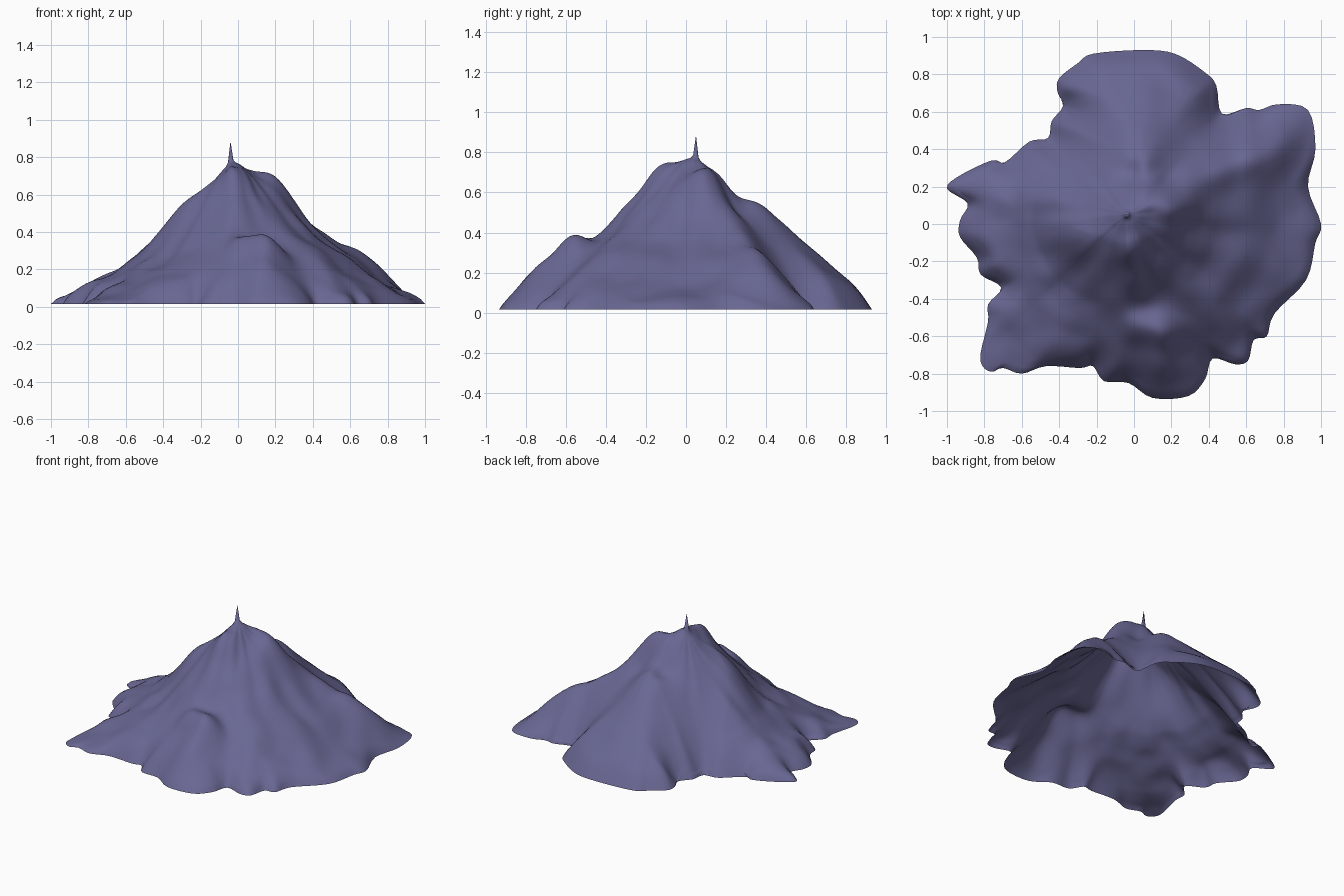
import bpy, bmesh, math
from mathutils import Vector, noise, kdtree

if "Cube" in bpy.data.objects:
    bpy.data.objects.remove(bpy.data.objects["Cube"])

# Foot outline seen from above, anticlockwise
OUTLINE = [
    (1, 0), (.93, .2), (.97, .4), (.93, .61), (.77, .64), (.67, .61), (.6, .62), (.47, .59),
    (.44, .74), (.38, .81), (.22, .91), (.04, .93), (-.22, .91), (-.3, .86), (-.4, .78),
    (-.41, .71), (-.38, .63), (-.44, .55), (-.46, .46), (-.56, .44), (-.69, .33), (-.76, .34),
    (-.93, .26), (-1, .19), (-.89, .11), (-.93, .02), (-.93, -.07), (-.84, -.18), (-.82, -.27),
    (-.71, -.34), (-.78, -.43), (-.78, -.52), (-.82, -.69), (-.81, -.76), (-.76, -.79),
    (-.7, -.77), (-.6, -.8), (-.47, -.76), (-.29, -.77), (-.22, -.76), (-.16, -.84),
    (-.03, -.85), (.1, -.93), (.29, -.92), (.38, -.83), (.42, -.72), (.54, -.75), (.61, -.73),
    (.64, -.62), (.71, -.6), (.75, -.48), (.92, -.3), (.97, -.1)]
SUMMIT = Vector((-.04, .05))
# General slope heights at every 0.1 of distance from the summit
STEEP = [.88, .77, .66, .56, .46, .375, .30, .225, .16, .10, .05, .02, .012]
HOLLOW = [.88, .72, .60, .49, .385, .28, .21, .155, .115, .065, .04, .02, .012]
# Secondary peaks, spurs and hollows: x, y, height, spread
FEATURES = [
    (-.04, .05, .885, .05), (.18, .1, .77, .07), (-.02, -.15, .755, .06),
    (.08, .04, .74, .05), (-.28, -.08, .58, .07), (.05, .38, .565, .09),
    (-.02, .26, .57, .06), (.17, .26, .54, .06), (.28, .13, .63, .07), (.32, .26, .53, .07)]
FEATURES += [
    (.03, .57, .38, .10), (.44, .32, .45, .08), (.64, .36, .32, .09), (.78, .4, .2, .09),
    (-.02, -.3, .56, .07), (0, -.55, .385, .06), (.11, -.57, .41, .07), (.2, -.59, .38, .06),
    (.12, -.75, .26, .08), (.08, -.45, .365, .06), (.42, -.47, .27, .08),
    (-.36, -.25, .33, .08), (-.8, .1, .135, .08)]
EDGE_SLOPE = 1.5


def smooth_curve(points, u):
    """Closed Catmull-Rom curve at parameter u."""
    n, i = len(points), int(u)
    f = u - i
    a, b, c, d = (Vector(points[(i + k) % n]) for k in (-1, 0, 1, 2))
    return .5 * (2 * b + (c - a) * f + (2 * a - 5 * b + 4 * c - d) * f * f
                 + (3 * b - a - 3 * c + d) * f ** 3)


def lookup(table, r):
    i = min(int(r * 10), len(table) - 2)
    return table[i] + (table[i + 1] - table[i]) * min(1, r * 10 - i)


def cone(p):
    """Steep flanks everywhere except the hollow west side."""
    d = p - SUMMIT
    r = d.length
    west = max(0, min(1, -d.x / max(r, .01) * 1.4))
    z = lookup(STEEP, r) * (1 - west) + lookup(HOLLOW, r) * west
    gully = noise.noise(Vector((d.x / max(r, .01) * 4, d.y / max(r, .01) * 4, r * 3)))
    crag = noise.noise(Vector((p.x * 7, p.y * 7, 3.7)))
    return z + (.018 * gully + .022 * crag) * min(1, r * 4)


def bell(p, f):
    return math.exp(-((p.x - f[0]) ** 2 + (p.y - f[1]) ** 2) / (2 * f[3] ** 2))


# Solve the bump strengths so the surface passes through each feature
amps = [0.0] * len(FEATURES)
spots = [Vector(f[:2]) for f in FEATURES]
for _ in range(25):
    for i, (q, f) in enumerate(zip(spots, FEATURES)):
        now = cone(q) + sum(a * bell(q, g) for a, g in zip(amps, FEATURES))
        amps[i] += .6 * (f[2] - now)

STEPS, RINGS = 4, 60
N = len(OUTLINE) * STEPS
rim = [smooth_curve(OUTLINE, k / STEPS) for k in range(N)]
# Rounded copy of the outline that shapes the inner rings
soft = rim
for _ in range(60):
    soft = [(soft[k - 2] + soft[k] * 2 + soft[(k + 2) % N]) / 4 for k in range(N)]
tree = kdtree.KDTree(N)
for k, p in enumerate(rim):
    tree.insert((p.x, p.y, 0), k)
tree.balance()


def height(p):
    """Cone with bumps, falling steeply to the foot outline."""
    z = max(.02, cone(p) + sum(a * bell(p, f) for a, f in zip(amps, FEATURES)))
    edge = .015 + EDGE_SLOPE * tree.find((p.x, p.y, 0))[2]
    return (z ** -5 + edge ** -5) ** -.2


# Mountain: an open shell of rings closing at the summit
bm = bmesh.new()
top = bm.verts.new((SUMMIT.x, SUMMIT.y, .885))
verts = []
for j in range(1, RINGS + 1):
    t = j / RINGS
    for k in range(N):
        p = SUMMIT + t * (soft[k].lerp(rim[k], t ** 3) - SUMMIT)
        verts.append(bm.verts.new((p.x, p.y, height(p))))
for k in range(N):
    bm.faces.new((top, verts[k], verts[(k + 1) % N]))
for j in range(RINGS - 1):
    for k in range(N):
        a, b = j * N + k, j * N + (k + 1) % N
        bm.faces.new((verts[a], verts[a + N], verts[b + N], verts[b]))
bmesh.ops.smooth_vert(bm, verts=verts[:-N], factor=.4,
                      use_axis_x=False, use_axis_y=False, use_axis_z=True)
for f in bm.faces:
    f.smooth = True
mesh = bpy.data.meshes.new("mountain")
bm.to_mesh(mesh)
bm.free()

rock = bpy.data.materials.new("slate purple rock")
rock.diffuse_color = (.14, .135, .29, 1)
rock.use_nodes = True
rock.node_tree.nodes["Principled BSDF"].inputs["Base Color"].default_value = rock.diffuse_color
mesh.materials.append(rock)
mountain = bpy.data.objects.new("mountain", mesh)
bpy.context.collection.objects.link(mountain)
